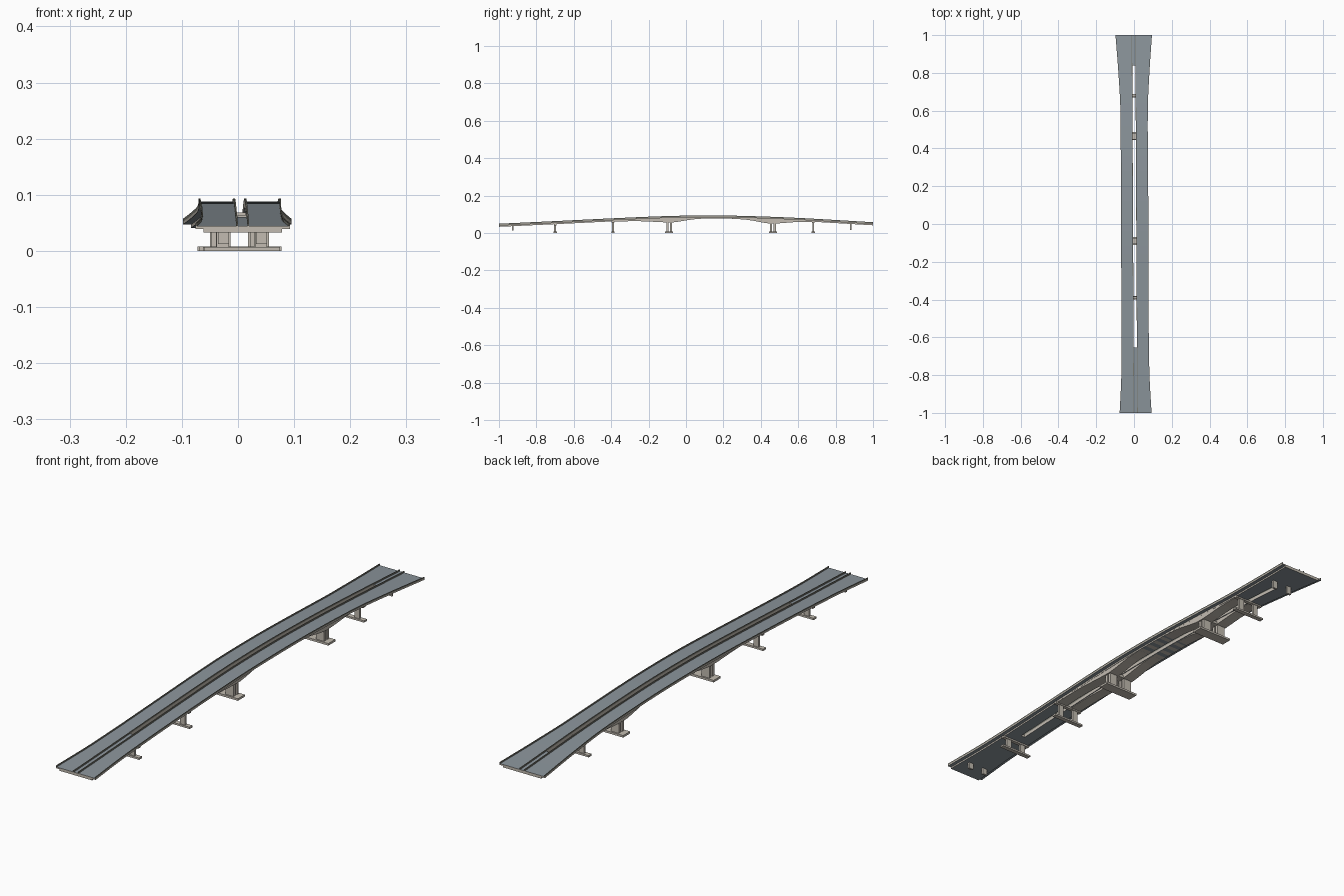
import bpy, bmesh

cube = bpy.data.objects.get("Cube")
if cube:
    bpy.data.objects.remove(cube, do_unlink=True)


def make_material(name, rgb):
    mat = bpy.data.materials.new(name)
    mat.use_nodes = True
    mat.diffuse_color = (*rgb, 1)
    mat.node_tree.nodes["Principled BSDF"].inputs["Base Color"].default_value = (*rgb, 1)
    return mat


ASPHALT = make_material("blue grey asphalt", (0.26, 0.30, 0.33))
CONCRETE = make_material("warm concrete", (0.54, 0.50, 0.44))
BARRIER = make_material("dark barrier grey", (0.20, 0.20, 0.17))


def curve(points):
    """Smooth interpolation through (y, value) pairs."""
    def at(y):
        n = len(points)
        i = max(k for k in range(n - 1) if k == 0 or points[k][0] <= y)
        slope = lambda k: ((points[min(k + 1, n - 1)][1] - points[max(k - 1, 0)][1]) /
                           (points[min(k + 1, n - 1)][0] - points[max(k - 1, 0)][0]))
        (y0, a), (y1, b) = points[i], points[i + 1]
        h = y1 - y0
        t = (y - y0) / h
        return ((2*t**3 - 3*t**2 + 1) * a + (t**3 - 2*t**2 + t) * h * slope(i)
                + (3*t**2 - 2*t**3) * b + (t**3 - t**2) * h * slope(i + 1))
    return at


# Road profile, half width and arched girder underside along the length
road = curve([(-1, .044), (-.7, .058), (-.39, .073), (-.1, .085), (.1, .088),
              (.3, .086), (.6, .075), (1, .052)])
half = curve([(-1, .0845), (-.8, .0745), (-.5, .0715), (0, .073), (.6, .0725),
              (.8, .082), (1, .0965)])
haunch = curve([(-.39, .061), (-.25, .063), (-.115, .057), (-.065, .057), (.05, .074),
                (.19, .078), (.33, .070), (.44, .051), (.49, .051), (.58, .058), (.68, .059)])
SLOT = .0085
SLOT_START, SLOT_END = -.655, .84


def center(y):
    return .0035 - .005 * y


def soffit(y):
    return road(y) - .011


def sweep(name, y0, y1, inner, outer, bottom, top, side_mat, flat_mat=None):
    """Rectangular section swept along y between lateral and height functions."""
    bm = bmesh.new()
    steps = max(2, round((y1 - y0) / .04))
    rings = []
    for i in range(steps + 1):
        y = y0 + (y1 - y0) * i / steps
        c, a, b = center(y), inner(y), outer(y)
        rings.append([bm.verts.new((c + x, y, z)) for x, z in
                      ((a, bottom(y)), (b, bottom(y)), (b, top(y)), (a, top(y)))])
    for r, s in zip(rings, rings[1:]):
        for k in range(4):
            bm.faces.new((r[k], r[k - 1], s[k - 1], s[k]))
    bm.faces.new(rings[0])
    bm.faces.new(rings[-1][::-1])
    bmesh.ops.recalc_face_normals(bm, faces=bm.faces)
    mesh = bpy.data.meshes.new(name)
    mesh.materials.append(side_mat)
    if flat_mat:
        mesh.materials.append(flat_mat)
        for f in bm.faces:
            f.material_index = int(abs(f.normal.z) > .7)
    bm.to_mesh(mesh)
    bm.free()
    obj = bpy.data.objects.new(name, mesh)
    bpy.context.collection.objects.link(obj)
    return obj


def box(name, x, y, z0, z1, width, depth):
    bpy.ops.mesh.primitive_cube_add(size=1, location=(x, y, (z0 + z1) / 2))
    obj = bpy.context.object
    obj.name = name
    obj.scale = (width, depth, z1 - z0)
    obj.data.materials.append(CONCRETE)


def const(v):
    return lambda y: v


# Two carriageways, each with slab, box, barriers and haunched girder
for side, s in (("right", -1), ("left", 1)):
    edge = lambda y, s=s: s * half(y)
    box_edge = lambda y, s=s: s * (half(y) - .0145)
    rail_in = lambda y, s=s: s * (half(y) - .0025)
    rail_top = lambda y: road(y) + .0055
    sweep(side + "_road_slab", -1, 1, const(s * SLOT), edge,
          lambda y: road(y) - .005, road, CONCRETE, ASPHALT)
    sweep(side + "_under_slab", -1, 1, const(s * SLOT), box_edge,
          soffit, lambda y: road(y) - .005, CONCRETE, ASPHALT)
    sweep(side + "_outer_barrier", -1, 1, rail_in, edge, road, rail_top, BARRIER)
    sweep(side + "_inner_barrier", -1, 1, const(s * SLOT), const(s * (SLOT + .003)),
          road, rail_top, BARRIER)
    sweep(side + "_haunched_girder", -.39, .68, const(s * .012), const(s * .057),
          haunch, soffit, CONCRETE)

# Median closed at both ends of the central slot
for name, y0, y1 in (("front_median", -1, SLOT_START), ("back_median", SLOT_END, 1)):
    sweep(name, y0, y1, const(-SLOT), const(SLOT), soffit, road, CONCRETE, ASPHALT)

# Slender piers: columns, cap beam and footing
for name, y in (("front_pier", -.7), ("front_inner_pier", -.39), ("back_pier", .68)):
    c, top = center(y), soffit(y)
    box(name + "_footing", c, y, 0, .007, .135, .018)
    box(name + "_cap", c, y, top - .006, top + .002, .125, .014)
    for s in (-1, 1):
        box(name + "_column", c + s * .034, y, .006, top, .022, .009)

# Main piers: pairs of walls under each girder on a broad footing
for name, y in (("front_main_pier", -.09), ("back_main_pier", .465)):
    c, top = center(y), haunch(y)
    box(name + "_footing", c, y, 0, .008, .147, .042)
    box(name + "_crossbeam", c, y, top + .001, top + .012, .1, .034)
    for s in (-1, 1):
        for t in (-1, 1):
            box(name + "_wall", c + s * .034, y + t * .0095, .007, top + .002, .034, .011)

# Short end columns without footings
for name, y, base in (("front_end_column", -.925, .012), ("back_end_column", .88, .016)):
    for s in (-1, 1):
        box(name, center(y) + s * .034, y, base, soffit(y) + .002, .02, .008)
